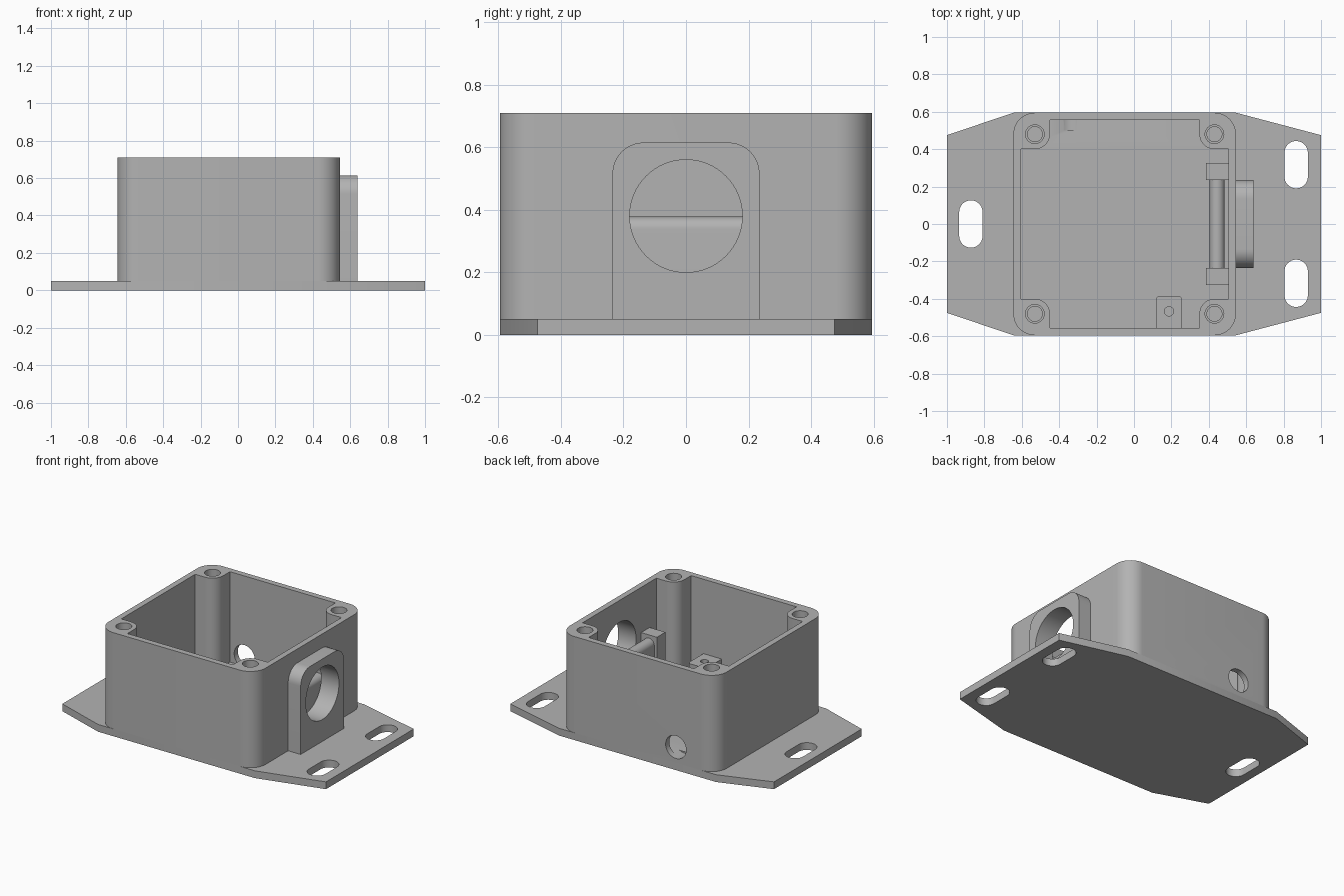
import bpy
import bmesh
from math import sin, cos, pi, radians

if "Cube" in bpy.data.objects:
    bpy.data.objects.remove(bpy.data.objects["Cube"], do_unlink=True)

grey = bpy.data.materials.new("light_grey_plastic")
grey.use_nodes = True
COLOUR = (0.45, 0.45, 0.45, 1)
grey.diffuse_color = COLOUR
grey.node_tree.nodes["Principled BSDF"].inputs["Base Color"].default_value = COLOUR

CX = -0.05       # centre of the box in x
FLOOR = 0.09     # inner floor height
PLATE = 0.05     # plate thickness
TOP = 0.71


def arc(cu, cv, r, a0, a1, n=12):
    """Points along an arc, angles in degrees."""
    steps = [radians(a0 + (a1 - a0) * i / n) for i in range(n + 1)]
    return [(cu + r * cos(a), cv + r * sin(a)) for a in steps]


def circle(cu, cv, r, n=48):
    return arc(cu, cv, r, 0, 360, n)[:-1]


def rounded(u0, u1, v0, v1, r):
    return (arc(u1 - r, v1 - r, r, 0, 90) + arc(u0 + r, v1 - r, r, 90, 180)
            + arc(u0 + r, v0 + r, r, 180, 270) + arc(u1 - r, v0 + r, r, 270, 360))


def slot(cu, cv):
    r, h = 0.0625, 0.064
    return arc(cu, cv + h, r, 0, 180, 20) + arc(cu, cv - h, r, 180, 360, 20)


def box(u0, u1, v0, v1):
    return [(u0, v0), (u1, v0), (u1, v1), (u0, v1)]


def prism(name, points, w0, w1, axis="z"):
    """Extrude a profile: (x, y) along z, (y, z) along x, (z, x) along y."""
    place = {"z": lambda u, v, w: (u, v, w),
             "x": lambda u, v, w: (w, u, v),
             "y": lambda u, v, w: (v, w, u)}[axis]
    bm = bmesh.new()
    low = [bm.verts.new(place(u, v, w0)) for u, v in points]
    high = [bm.verts.new(place(u, v, w1)) for u, v in points]
    bm.faces.new(low[::-1])
    bm.faces.new(high)
    for i in range(len(points)):
        j = (i + 1) % len(points)
        bm.faces.new((low[i], low[j], high[j], high[i]))
    bmesh.ops.recalc_face_normals(bm, faces=bm.faces)
    mesh = bpy.data.meshes.new(name)
    bm.to_mesh(mesh)
    bm.free()
    mesh.materials.append(grey)
    ob = bpy.data.objects.new(name, mesh)
    bpy.context.collection.objects.link(ob)
    return ob


def select(ob):
    bpy.ops.object.select_all(action="DESELECT")
    ob.select_set(True)
    bpy.context.view_layer.objects.active = ob


def cut(ob, *profiles):
    """Subtract prisms, each given as prism arguments without the name."""
    for args in profiles:
        tool = prism("cutter", *args)
        tool.hide_render = True
        select(ob)
        mod = ob.modifiers.new("cut", "BOOLEAN")
        mod.operation = "DIFFERENCE"
        mod.solver = "EXACT"
        mod.object = tool
        bpy.ops.object.modifier_apply(modifier=mod.name)
        bpy.data.objects.remove(tool, do_unlink=True)


# Mounting plate with tapered ends and three slots
outline = [(-1, -0.475), (-0.645, -0.595), (0.545, -0.595), (1, -0.475),
           (1, 0.475), (0.545, 0.595), (-0.645, 0.595), (-1, 0.475)]
plate = prism("mounting_plate", outline, 0, PLATE)
cut(plate, *[(slot(x, y), -0.1, 0.2)
             for x, y in ((-0.872, 0), (0.867, 0.317), (0.867, -0.317))])

# Box body; the cavity leaves a rounded screw post in each corner
HALF, INNER, POST, POST_R = 0.595, 0.555, 0.48, 0.08
corner = ([(INNER, POST - POST_R)] + arc(POST, POST, POST_R, 270, 180, 16)
          + [(POST - POST_R, INNER)])
cavity = []
for turn in range(4):
    c, s = round(cos(turn * pi / 2)), round(sin(turn * pi / 2))
    cavity += [(CX + c * u - s * v, s * u + c * v) for u, v in corner]

body = prism("box_body", rounded(CX - HALF, CX + HALF, -HALF, HALF, 0.115), PLATE, TOP)
cut(body, (cavity, FLOOR, 1))

# Stepped screw holes in the posts
for sx in (-1, 1):
    for sy in (-1, 1):
        x, y = CX + sx * POST, sy * POST
        cut(body, (circle(x, y, 0.05, 32), 0.66, 0.8),
            (circle(x, y, 0.04, 32), 0.3, 0.7))

# Large cable entry on the side and small hole in the back wall
entry = circle(0, 0.38, 0.18, 64)
cut(body, (entry, 0.46, 0.7, "x"),
    (circle(0.158, -0.34, 0.078), 0.5, 0.7, "y"))

# Raised collar around the cable entry
collar_shape = ([(-0.235, PLATE), (0.235, PLATE)]
                + arc(0.135, 0.515, 0.1, 0, 90) + arc(-0.135, 0.515, 0.1, 90, 180))
collar = prism("entry_collar", collar_shape, 0.545, 0.64, "x")
cut(collar, (entry, 0.4, 0.8, "x"))

# Cable saddle: round-topped wall between two blocks
saddle_shape = [(FLOOR, 0.405)] + arc(0.338, 0.445, 0.04, -90, 90, 20) + [(FLOOR, 0.485)]
saddle = prism("cable_saddle", saddle_shape, -0.235, 0.235, "y")
blocks = [prism(name, box(0.385, 0.505, y, y + 0.092), FLOOR, 0.4)
          for name, y in (("saddle_block_front", -0.327), ("saddle_block_back", 0.235))]

# Small screw standoff against the front wall
standoff_shape = ([(0.118, -INNER), (0.257, -INNER)]
                  + arc(0.237, -0.405, 0.02, 0, 90, 6) + arc(0.138, -0.405, 0.02, 90, 180, 6))
standoff = prism("screw_standoff", standoff_shape, FLOOR, 0.2)
cut(standoff, (circle(0.187, -0.467, 0.025, 24), 0.1, 0.3))

for ob in [plate, body, collar, saddle, standoff] + blocks:
    select(ob)
    bpy.ops.object.shade_smooth_by_angle(angle=radians(30))
